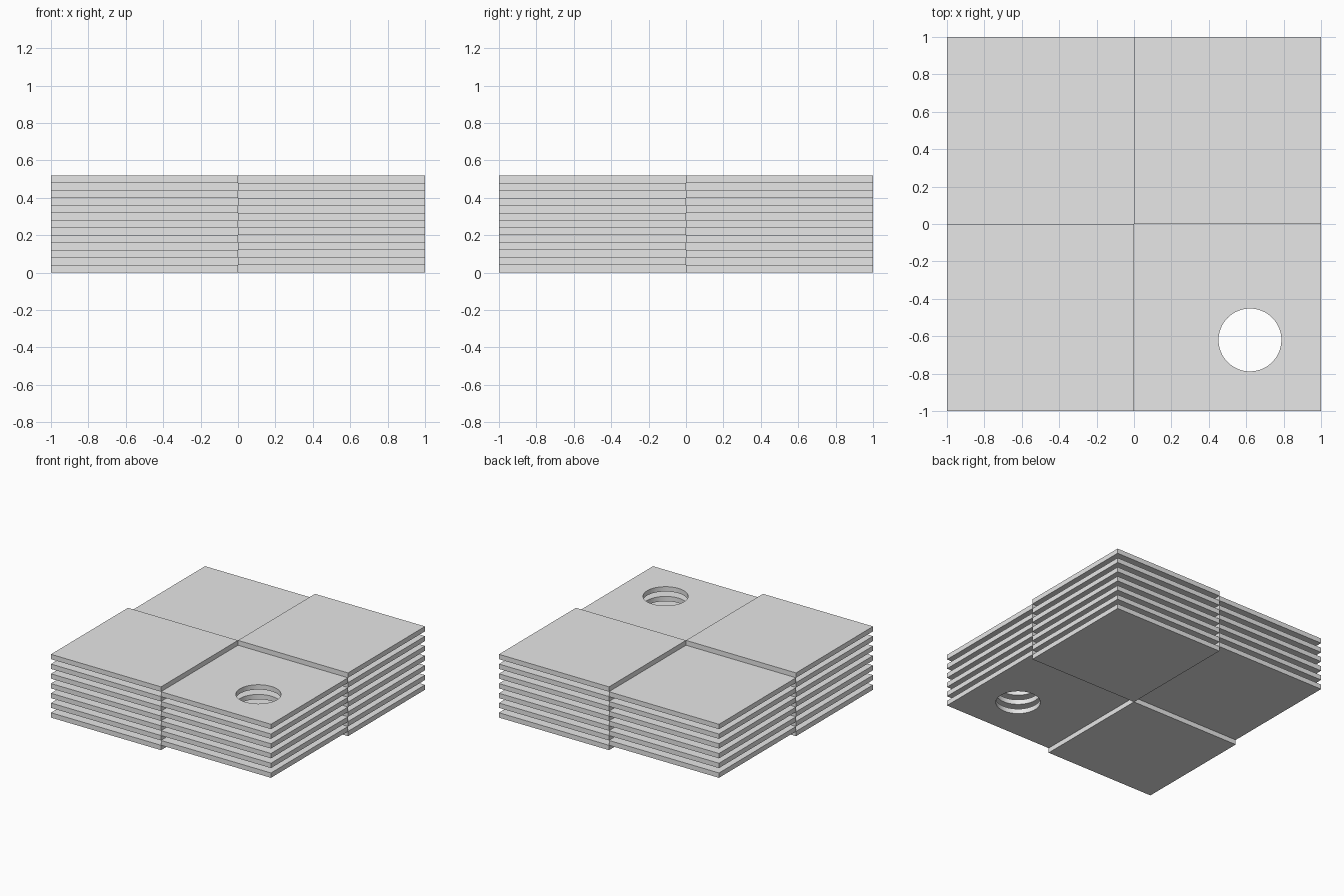
import bpy
import bmesh
import math

old = bpy.data.objects.get("Cube")
if old:
    bpy.data.objects.remove(old, do_unlink=True)

THICK = 0.04          # height of one layer
LAYERS = 13
HOLE_CENTRE = 0.62
HOLE_RADIUS = 0.168

grey = bpy.data.materials.new("light_grey")
grey.use_nodes = True
colour = (0.8, 0.8, 0.8, 1)
grey.diffuse_color = colour
grey.node_tree.nodes["Principled BSDF"].inputs["Base Color"].default_value = colour


def plate(name, sx, sy, layer, hole=False):
    """Unit square plate in the quadrant given by the signs sx and sy."""
    bm = bmesh.new()
    corners = [(0, 0), (sx, 0), (sx, sy), (0, sy)]
    outline = [bm.verts.new((x, y, 0)) for x, y in corners]
    edges = [bm.edges.new((outline[i], outline[i - 1])) for i in range(4)]
    if hole:
        ring = bmesh.ops.create_circle(bm, segments=64, radius=HOLE_RADIUS)["verts"]
        bmesh.ops.translate(bm, verts=ring, vec=(sx * HOLE_CENTRE, sy * HOLE_CENTRE, 0))
        edges = bm.edges[:]
        bmesh.ops.triangle_fill(bm, use_beauty=True, edges=edges, normal=(0, 0, 1))
    else:
        bm.faces.new(outline)
    top = bmesh.ops.extrude_face_region(bm, geom=bm.faces[:], use_keep_orig=True)["geom"]
    bmesh.ops.translate(bm, vec=(0, 0, THICK),
                        verts=[v for v in top if isinstance(v, bmesh.types.BMVert)])
    bmesh.ops.recalc_face_normals(bm, faces=bm.faces[:])
    # smooth only the wall of the round hole
    for f in bm.faces:
        c = f.calc_center_median()
        near = math.hypot(c.x - sx * HOLE_CENTRE, c.y - sy * HOLE_CENTRE) < HOLE_RADIUS * 1.05
        f.smooth = hole and near and abs(f.normal.z) < 0.5
    for e in bm.edges:
        e.smooth = len(e.link_faces) == 2 and e.calc_face_angle(0) < math.radians(30)
    mesh = bpy.data.meshes.new(name)
    bm.to_mesh(mesh)
    bm.free()
    mesh.materials.append(grey)
    obj = bpy.data.objects.new(name, mesh)
    obj.location.z = layer * THICK
    bpy.context.collection.objects.link(obj)


# Layers alternate between the two diagonal pairs of quadrants
for layer in range(LAYERS):
    if layer % 2 == 0:
        plate(f"front_right_plate_{layer}", -1, -1, layer)
        plate(f"back_left_plate_{layer}", 1, 1, layer)
    else:
        plate(f"front_left_holed_plate_{layer}", 1, -1, layer, hole=True)
        plate(f"back_right_plate_{layer}", -1, 1, layer)
